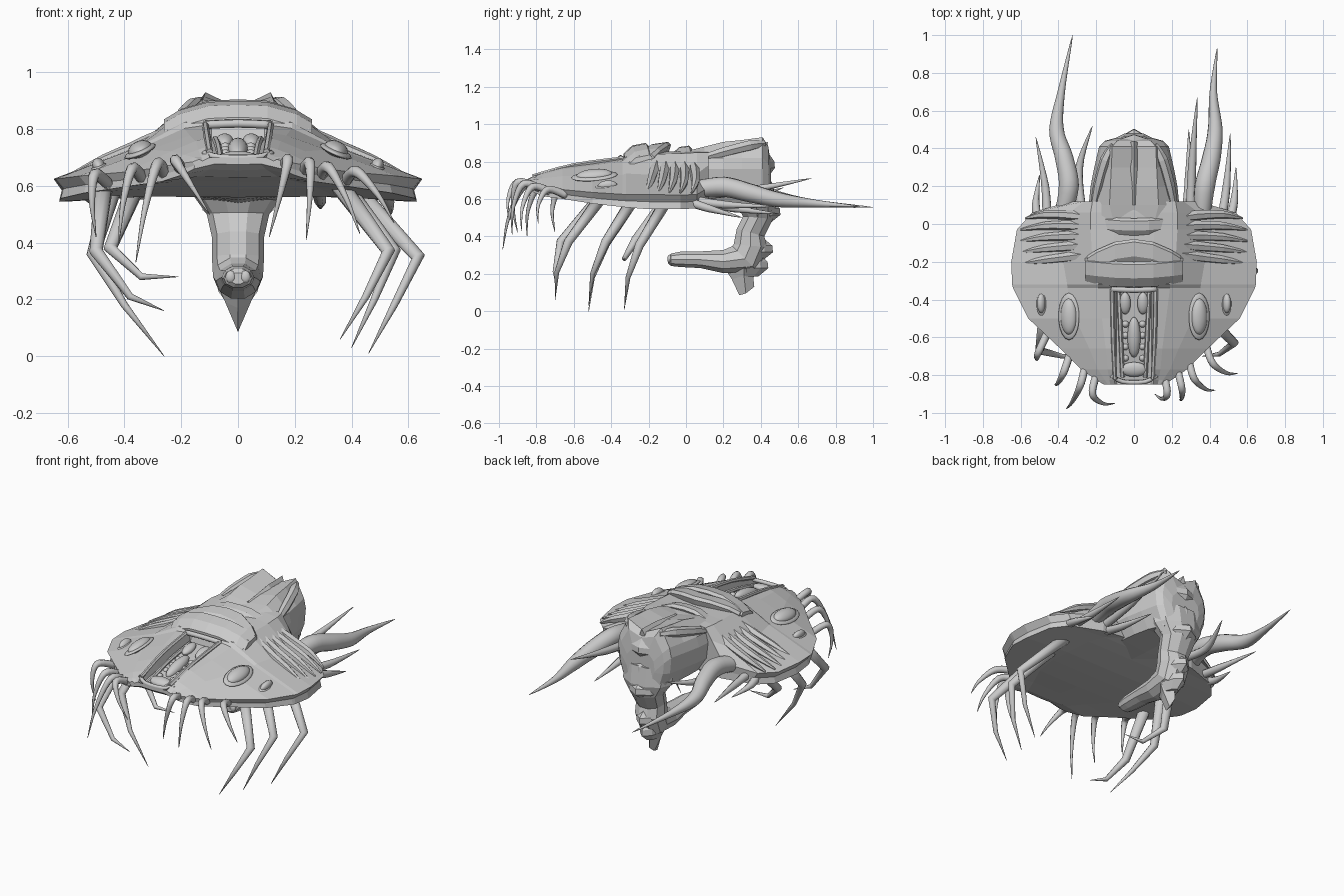
import bpy, bmesh, math
from mathutils import Vector, Matrix

mat = bpy.data.materials.new("pale grey")
mat.diffuse_color = (0.6, 0.6, 0.6, 1)


def finish(name, bm, smooth):
    bmesh.ops.recalc_face_normals(bm, faces=bm.faces)
    me = bpy.data.meshes.new(name)
    bm.to_mesh(me)
    bm.free()
    me.materials.append(mat)
    for p in me.polygons:
        p.use_smooth = smooth
    ob = bpy.data.objects.new(name, me)
    bpy.context.collection.objects.link(ob)
    return ob


def skin(name, rings, smooth=False):
    """Skin closed rings that all have the same number of points."""
    bm = bmesh.new()
    vs = [[bm.verts.new(p) for p in r] for r in rings]
    n = len(vs[0])
    for a, b in zip(vs, vs[1:]):
        for i in range(n):
            j = (i + 1) % n
            bm.faces.new((a[i], a[j], b[j], b[i]))
    bm.faces.new(vs[0])
    bm.faces.new(vs[-1])
    return finish(name, bm, smooth)


def mirrored(half, y):
    """Close a half section (x >= 0, from top centre to bottom centre)."""
    return [(x, y, z) for x, z in half] + [(-x, y, z) for x, z in half[-2:0:-1]]


def tube(name, pts, radii, sides=10, steps=5, smooth=True, squash=1.0):
    """Tapered round limb along a smoothed path."""
    P = [Vector(p) for p in pts]
    path, rad = [], []
    for i in range(len(P) - 1):
        p0, p1, p2, p3 = P[max(i - 1, 0)], P[i], P[i + 1], P[min(i + 2, len(P) - 1)]
        for k in range(steps):
            t = k / steps
            if steps == 1:
                path.append(p1)
            else:
                path.append(0.5 * (2 * p1 + (p2 - p0) * t + (2 * p0 - 5 * p1 + 4 * p2 - p3) * t * t
                                   + (3 * p1 - p0 - 3 * p2 + p3) * t ** 3))
            rad.append(radii[i] + (radii[i + 1] - radii[i]) * t)
    path.append(P[-1])
    rad.append(radii[-1])
    rings, nrm = [], Vector((0.31, 0.2, 0.93))
    for i, c in enumerate(path):
        t = (path[min(i + 1, len(path) - 1)] - path[max(i - 1, 0)]).normalized()
        nrm = (nrm - t * nrm.dot(t)).normalized()
        b = t.cross(nrm)
        rings.append([c + (nrm * math.cos(a) + b * math.sin(a) * squash) * rad[i]
                      for a in (2 * math.pi * k / sides for k in range(sides))])
    return skin(name, rings, smooth)


def ball(name, loc, size, rot=(0, 0, 0)):
    bm = bmesh.new()
    m = Matrix.Translation(loc)
    for ax, ang in zip("XYZ", rot):
        m = m @ Matrix.Rotation(ang, 4, ax)
    bmesh.ops.create_uvsphere(bm, u_segments=18, v_segments=10, radius=1,
                              matrix=m @ Matrix.Diagonal((*size, 1)))
    return finish(name, bm, True)


# Broad shell: y, half width, shoulder x, centre z, rim z, underside z, slot depth, dip of the slope
shell = [(-.85, .16, .125, .70, .685, .66, 0, 0), (-.825, .2, .13, .715, .68, .64, .035, 0),
         (-.77, .28, .14, .74, .665, .615, .05, 0), (-.66, .39, .15, .77, .65, .6, .055, 0),
         (-.5, .56, .17, .79, .635, .575, .055, 0), (-.34, .64, .19, .815, .625, .557, .055, .01),
         (-.32, .645, .19, .835, .625, .555, 0, .015), (-.2, .65, .22, .85, .625, .545, 0, .03),
         (-.03, .62, .23, .855, .62, .545, 0, .035), (.06, .54, .23, .86, .625, .55, 0, .03),
         (.12, .34, .22, .86, .66, .56, 0, 0)]
rings = []
for y, w, s, zc, zr, zb, d, dip in shell:
    k = min(s * .8, .105)
    xm = s + (w - s) * .36
    half = [(0, zc - d), (k - .012, zc - d), (k, zc), (s, zc - .012),
            (xm, zc + (zr - zc) * .4 - dip), (w, zr), (w * .955, (zr + zb) / 2), (w * .97, zb),
            (w * .5, zb + .018), (0, zb + .015)]
    rings.append(mirrored(half, y))
skin("shell", rings)

# Rear body hump with two ridges
hump = [(-.02, .24, .84, .1, .85, .79, .56), (.1, .24, .865, .13, .88, .79, .55),
        (.2, .23, .875, .125, .905, .79, .545), (.3, .21, .875, .12, .915, .79, .54),
        (.41, .185, .875, .115, .93, .79, .52), (.44, .155, .85, .09, .88, .76, .52),
        (.455, .1, .78, .05, .78, .7, .54)]
skin("rear_body", [mirrored([(0, zc), (rx, zr), (w * .93, zw + .03), (w, zw - .03),
                             (w * .95, .66), (w * .7, zb + .02), (0, zb)], y)
                   for y, w, zc, rx, zr, zw, zb in hump])
skin("rear_crest", [[(-.03, .1, .85), (.03, .1, .85), (0, .1, .872)],
                    [(-.05, .3, .85), (.05, .3, .85), (0, .3, .9)],
                    [(-.03, .43, .84), (.03, .43, .84), (0, .44, .905)]])

# Hooked tail: y, z, half width, half thickness, direction angle in the yz plane
tail = [(.35, .68, .17, .12, -90), (.375, .57, .16, .11, -92), (.385, .5, .11, .085, -95),
        (.345, .42, .092, .08, -105), (.345, .35, .092, .095, -95), (.315, .28, .088, .1, -135),
        (.2, .265, .078, .065, 180), (.08, .275, .065, .047, 178), (-.03, .277, .058, .043, 180),
        (-.08, .275, .05, .035, 180), (-.095, .274, .03, .02, 180)]
rings = []
for y, z, rx, r, ang in tail:
    a = math.radians(ang)
    ny, nz = -math.sin(a), math.cos(a)
    rings.append([(rx * math.cos(q), y + ny * r * math.sin(q), z + nz * r * math.sin(q))
                  for q in (2 * math.pi * k / 10 for k in range(10))])
skin("tail", rings)
skin("tail_fin", [[(-.08, .31, .27), (0, .2, .24), (.08, .31, .27), (0, .43, .27)],
                  [(-.045, .31, .19), (0, .245, .17), (.045, .31, .19), (0, .36, .18)],
                  [(-.004, .32, .095), (0, .285, .085), (.004, .32, .095), (0, .365, .13)]])

# Pointed vertebrae down the back of the body and tail: z, half width, base y, tip y
for z, hw, y0, y1 in ((.78, .13, .4, .475), (.655, .14, .4, .47), (.53, .125, .38, .505),
                      (.33, .085, .34, .465), (.245, .07, .32, .44)):
    skin("vertebra", [[(-hw * f, y0, z + dz), (-hw * .6 * f, y0 + (y1 - y0) * .65 * f, z + dz),
                       (0, y0 + (y1 - y0) * f, z + dz),
                       (hw * .6 * f, y0 + (y1 - y0) * .65 * f, z + dz), (hw * f, y0, z + dz)]
                      for dz, f in ((-.06, .55), (-.015, 1), (.02, .97), (.065, .55))])

# Overlapping neck plates: front y, back y, half width, front z, back z, sweep of the ends
for name, y0, y1, hw, z0, z1, sw in (("head_cap", -.335, -.2, .26, .86, .9, .02),
                                     ("neck_plate", -.22, -.08, .25, .875, .905, -.09),
                                     ("back_plate", -.07, .03, .2, .865, .885, .015)):
    rings = []
    for f in (-1, -.8, -.4, 0, .4, .8, 1):
        x, dz, dy = f * hw, -.065 * abs(f) ** 3, sw * f * f
        m = y0 + (y1 - y0) * .35
        rings.append([(x, y0 + dy, z0 - .04 + dz), (x, y0 + dy, z0 - .018 + dz),
                      (x, m + dy, z0 + (z1 - z0) * .65 + dz), (x, y1 - .015 + dy, z1 + dz),
                      (x, y1 + dy, z1 - .015 + dz), (x, y1 + dy - .02, z0 - .05 + dz)])
    skin(name, rings)

# Face inside the front slot
tilt = .22
ball("face_snout", (0, -.6, .73), (.035, .11, .033), (tilt, 0, 0))
ball("face_chin", (0, -.77, .7), (.07, .04, .022), (tilt, 0, 0))
tube("slot_lip", [(-.12, -.8, .715), (-.06, -.835, .7), (.06, -.835, .7), (.12, -.8, .715)],
     [.012] * 4, 8, 3)
tube("slot_brow", [(-.12, -.345, .815), (0, -.35, .82), (.12, -.345, .815)], [.015] * 3, 8, 3)

for s in (-1, 1):
    ball("face_socket", (s * .047, -.42, .76), (.03, .06, .022), (tilt, 0, 0))
    ball("tail_nostril", (s * .026, -.088, .28), (.018, .012, .022))
    tube("slot_rail", [(s * .115, -.345, .815), (s * .11, -.6, .78), (s * .1, -.82, .72)],
         [.012] * 3, 6, 3, False)
    tube("slot_inner_rail", [(s * .08, -.36, .765), (s * .07, -.6, .74), (s * .06, -.81, .69)],
         [.012] * 3, 6, 3, False)
    for k in range(4):
        ball("face_tooth", (s * .045, -.53 - .06 * k, .735 - .012 * k), (.018, .018, .018))

    # Domed shell eyes, each on a raised ring
    for name, x, y, z, a, b in (("large_eye", .345, -.49, .722, .06, .125),
                                ("small_eye", .49, -.42, .664, .03, .068)):
        turn = (.08, s * .4, 0)
        ball(name + "_ring", (s * x, y, z), (a, b, .014), turn)
        ball(name, (s * x, y, z + .006), (a * .75, b * .78, .03), turn)

    # Gill ribs sweeping over the sides
    for k in range(5):
        y = .05 - .06 * k
        tube("gill_rib", [(s * .22, y * .75 - .01, .815), (s * .32, y * .9, .752),
                          (s * .47, y, .69), (s * (.6 - .025 * (k == 0)), y - .02, .633)],
             [.012, .028, .022, .005], 6, 3, False)

    # Ridges running down the rear body
    tube("rear_ridge", [(s * .22, .06, .81), (s * .19, .2, .85), (s * .15, .34, .885),
                        (s * .11, .42, .895)], [.015, .028, .03, .015], 6, 3, False)

# Jointed walking legs: hip, knee, ankle, tip
legs = [[(.36, -.46, .6), (.53, -.63, .37), (.45, -.69, .21), (.36, -.7, .06)],
        [(.37, -.28, .6), (.55, -.43, .37), (.48, -.5, .2), (.4, -.52, .03)],
        [(.4, -.1, .6), (.635, -.25, .35), (.55, -.31, .18), (.46, -.33, .01)],
        [(-.47, -.45, .62), (-.5, -.67, .37), (-.38, -.7, .21), (-.26, -.7, .16)],
        [(-.44, -.28, .6), (-.51, -.43, .36), (-.4, -.5, .18), (-.26, -.52, 0)],
        [(-.36, -.1, .6), (-.45, -.27, .38), (-.34, -.33, .28), (-.21, -.33, .28)]]
for leg in legs:
    tube("walking_leg", leg, [.034, .024, .013, .001], 10, 1)

# Curled feelers along the front rim: base, tip
feelers = [((.16, -.8, .66), (.11, -.9, .42)), ((.23, -.77, .65), (.24, -.93, .41)),
           ((.29, -.72, .635), (.43, -.88, .43)), ((.38, -.64, .62), (.55, -.79, .47)),
           ((-.2, -.8, .66), (-.1, -.95, .5)), ((-.26, -.76, .645), (-.36, -.98, .33)),
           ((-.34, -.69, .63), (-.42, -.85, .4)), ((-.46, -.58, .61), (-.5, -.7, .42))]
for b, t in feelers:
    b, t = Vector(b), Vector(t)
    out = Vector((b.x * .1, -.1, .03))
    tube("front_feeler", [b, b + out, b.lerp(t, .5) + out * .75, t], [.022, .02, .01, .001], 8)

# Trailing tentacles at the rear
big = [.045, .055, .05, .04, .02, .001]
tube("left_tentacle", [(-.38, .04, .64), (-.345, .2, .665), (-.37, .35, .64), (-.41, .5, .6),
                       (-.385, .7, .575), (-.325, 1.0, .555)], big, 12)
tube("right_tentacle", [(.36, .04, .65), (.375, .2, .665), (.41, .35, .63), (.43, .5, .595),
                        (.42, .7, .575), (.44, .93, .56)], big, 12)
small = [((-.46, .0, .6), (-.47, .2, .58), (-.52, .46, .59)),
         ((-.5, .0, .59), (-.52, .1, .56), (-.5, .26, .54)),
         ((-.28, .08, .62), (-.29, .3, .6), (-.22, .52, .66)),
         ((.3, .08, .62), (.31, .35, .65), (.335, .67, .71)),
         ((.28, .06, .6), (.29, .25, .55), (.29, .5, .52)),
         ((.46, .0, .6), (.49, .2, .57), (.51, .48, .56)),
         ((.5, .0, .59), (.53, .12, .55), (.54, .3, .5))]
for p in small:
    tube("small_tentacle", p, [.028, .022, .001], 8)
